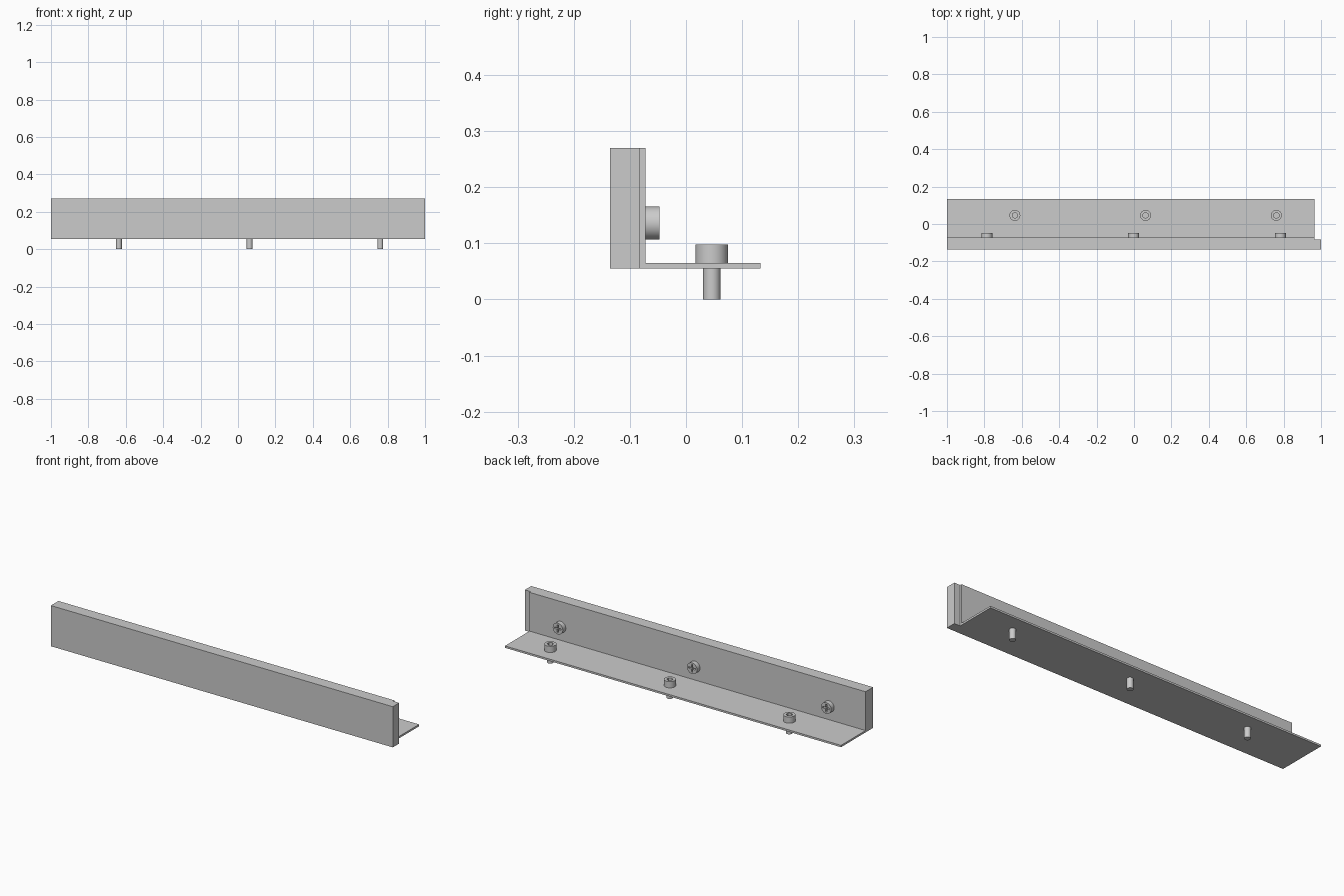
import bpy, bmesh
from math import pi, radians
from mathutils import Matrix, Vector

if "Cube" in bpy.data.objects:
    bpy.data.objects.remove(bpy.data.objects["Cube"], do_unlink=True)


def material(name, rgb):
    mat = bpy.data.materials.new(name)
    mat.use_nodes = True
    mat.diffuse_color = (*rgb, 1)
    mat.node_tree.nodes["Principled BSDF"].inputs["Base Color"].default_value = (*rgb, 1)
    return mat


grey = material("plain grey", (0.6, 0.6, 0.6))


def add_object(name, bm):
    bmesh.ops.recalc_face_normals(bm, faces=bm.faces)
    mesh = bpy.data.meshes.new(name)
    bm.to_mesh(mesh)
    bm.free()
    mesh.materials.append(grey)
    obj = bpy.data.objects.new(name, mesh)
    bpy.context.collection.objects.link(obj)
    return obj


def extrude_profile(name, points, x0, x1):
    """Sweep a closed (y, z) outline along x."""
    bm = bmesh.new()
    face = bm.faces.new([bm.verts.new((x0, y, z)) for y, z in points])
    new = bmesh.ops.extrude_face_region(bm, geom=[face])["geom"]
    verts = [v for v in new if isinstance(v, bmesh.types.BMVert)]
    bmesh.ops.translate(bm, verts=verts, vec=(x1 - x0, 0, 0))
    return add_object(name, bm)


def cylinder(bm, radius, z0, z1, sides=40):
    bmesh.ops.create_cone(bm, cap_ends=True, segments=sides, radius1=radius,
                          radius2=radius, depth=z1 - z0,
                          matrix=Matrix.Translation((0, 0, (z0 + z1) / 2)))


def box(bm, size, z):
    matrix = Matrix.Translation((0, 0, z)) @ Matrix.Diagonal((*size, 1))
    bmesh.ops.create_cube(bm, size=1, matrix=matrix)


def fastener(name, radius, height, shaft_radius, shaft_length, cutters):
    """Head on z = 0 with a shaft below and a recess cut in the top."""
    bm = bmesh.new()
    cylinder(bm, radius, 0, height)
    shaft = bmesh.new()
    cylinder(shaft, shaft_radius, -shaft_length, 0.004, 28)
    head = add_object(name, bm)
    parts = [(add_object("shaft_helper", shaft), "UNION")]
    parts += [(add_object("recess_helper", c), "DIFFERENCE") for c in cutters]
    for helper, operation in parts:
        helper.hide_render = True
        mod = head.modifiers.new("recess", "BOOLEAN")
        mod.operation, mod.object, mod.solver = operation, helper, "EXACT"
    bpy.context.view_layer.update()
    graph = bpy.context.evaluated_depsgraph_get()
    mesh = bpy.data.meshes.new_from_object(head.evaluated_get(graph))
    head.modifiers.clear()
    head.data = mesh
    for helper, _ in parts:
        bpy.data.objects.remove(helper, do_unlink=True)
    bpy.ops.object.select_all(action="DESELECT")
    head.select_set(True)
    bpy.context.view_layer.objects.active = head
    bpy.ops.object.shade_smooth_by_angle(angle=radians(30))
    return head


def place_row(first, name, positions, rotation):
    for i, pos in enumerate(positions):
        obj = first if i == 0 else first.copy()
        obj.name = f"{name}_{i + 1}"
        obj.matrix_world = Matrix.Translation(Vector(pos)) @ rotation
        if i:
            bpy.context.collection.objects.link(obj)


# Board and the angle bracket behind it
FRONT, FACE, WALL, BACK = -0.135, -0.082, -0.072, 0.133
BASE, SHELF, TOP = 0.055, 0.065, 0.27
extrude_profile("front_board", [(FRONT, BASE), (FACE, BASE), (FACE, TOP), (FRONT, TOP)], -1, 1)
extrude_profile("angle_bracket", [(FACE, BASE), (BACK, BASE), (BACK, SHELF),
                                  (WALL, SHELF), (WALL, TOP), (FACE, TOP)], -1, 0.966)

# Hex socket bolts through the shelf
hexagon = bmesh.new()
cylinder(hexagon, 0.016, 0.015, 0.05, 6)
bolt = fastener("shelf_bolt", 0.029, 0.033, 0.0155, SHELF, [hexagon])
place_row(bolt, "shelf_bolt", [(x, 0.046, SHELF) for x in (-0.637, 0.062, 0.761)],
          Matrix.Identity(4))

# Cross recess screws into the board
slots = []
for size in ((0.04, 0.008, 0.03), (0.008, 0.04, 0.03)):
    slot = bmesh.new()
    box(slot, size, 0.027)
    slots.append(slot)
screw = fastener("wall_screw", 0.0295, 0.025, 0.0125, 0.05, slots)
place_row(screw, "wall_screw", [(x, WALL, 0.136) for x in (-0.787, -0.002, 0.783)],
          Matrix.Rotation(-pi / 2, 4, "X"))
